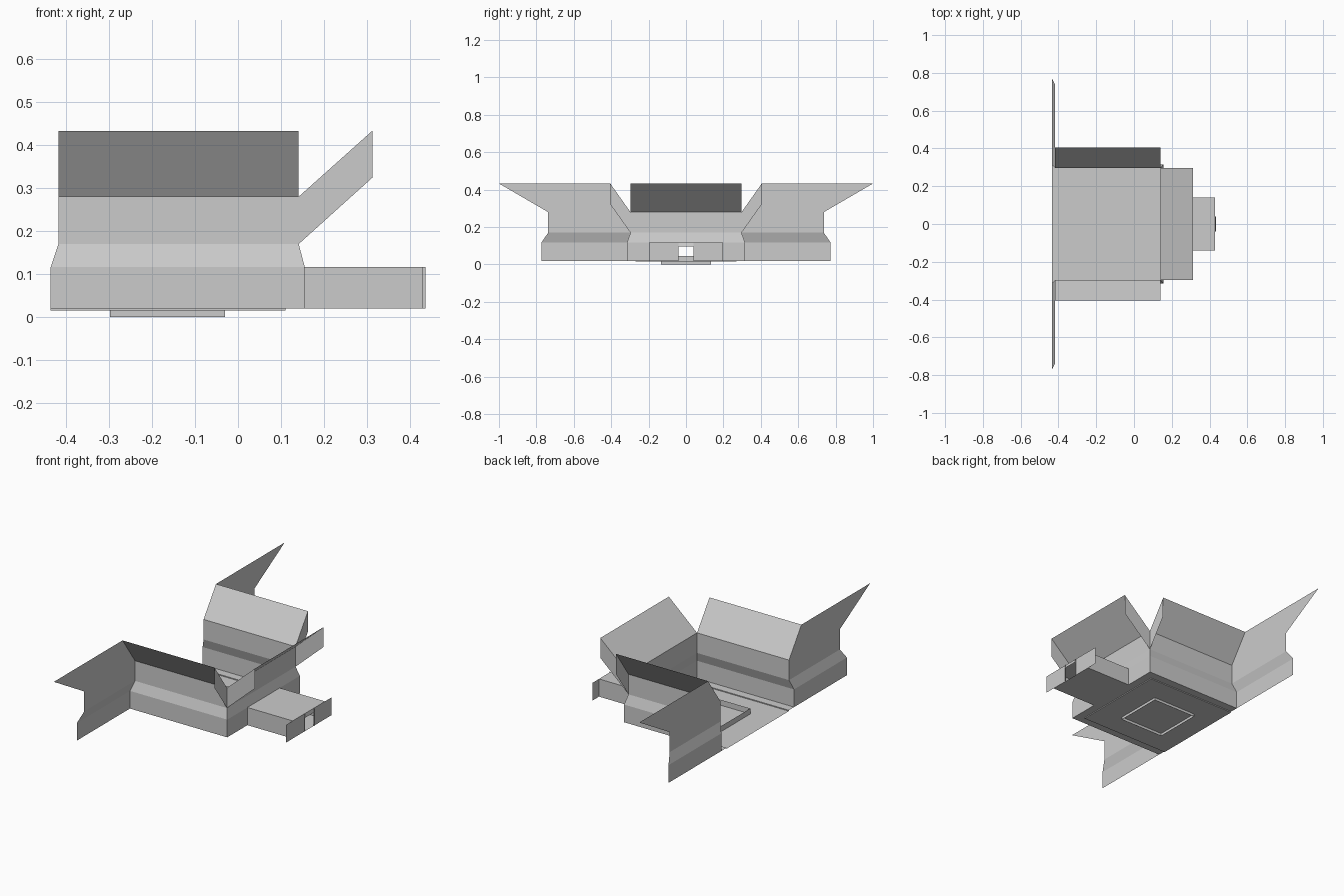
import bpy, bmesh

if "Cube" in bpy.data.objects:
    bpy.data.objects.remove(bpy.data.objects["Cube"])

Z0, Z1, Z2, Z3, Z4 = 0.02, 0.117, 0.17, 0.28, 0.433   # wall fold heights


def sheet(name, quads, mirror=False):
    """Thin folded sheet made of quads; optionally mirrored across y = 0."""
    bm = bmesh.new()
    for q in quads:
        bm.faces.new([bm.verts.new(p) for p in q])
        if mirror:
            bm.faces.new([bm.verts.new((x, -y, z)) for x, y, z in reversed(q)])
    bmesh.ops.remove_doubles(bm, verts=bm.verts, dist=1e-4)
    me = bpy.data.meshes.new(name)
    bm.to_mesh(me)
    bm.free()
    ob = bpy.data.objects.new(name, me)
    bpy.context.collection.objects.link(ob)
    return ob


def loft(a, b):
    """Quads between two matching edge paths."""
    return [(a[i], b[i], b[i + 1], a[i + 1]) for i in range(len(a) - 1)]


def flat(x0, x1, y0, y1, z):
    return ((x0, y0, z), (x1, y0, z), (x1, y1, z), (x0, y1, z))


def upright(p, q, z0, z1):
    return ((*p, z0), (*q, z0), (*q, z1), (*p, z1))


# Vertical edge paths shared by the walls
back_edge = [(-.435, .315, Z0), (-.435, .315, Z1), (-.417, .297, Z2),
             (-.417, .297, Z3), (-.417, .405, Z4)]
front_edge = [(.155, .315, Z0), (.155, .315, Z1), (.141, .297, Z2),
              (.141, .297, Z3), (.141, .405, Z4)]
wing_edge = [(-.435, .773, Z0), (-.435, .773, Z1), (-.417, .737, Z2),
             (-.417, .737, Z3), (-.417, 1.0, Z4)]

# Long side walls with flared tops and hanging end skirts
skirt = (front_edge[2], front_edge[3], front_edge[4], (.141, .405, .322))
sheet("side_wall", loft(front_edge, back_edge) + [skirt], True)

# Wings spreading outwards at the open end
sheet("wing", loft(back_edge, wing_edge), True)

# End wall above the drawer, with flared top
left = front_edge[1:4] + [(.312, .297, Z4)]
right = [(x, -y, z) for x, y, z in left]
sheet("end_wall", loft(left, right))
sheet("end_wall_base", [upright((.155, .14), (.155, .315), Z0, Z1)], True)
sheet("end_wall_skirt", [(left[1], left[2], left[3], (.312, .297, .324))], True)

# Floor border and the slightly sunken floor panel
sheet("floor_border", [flat(-.435, .155, .27, .315, Z0),
                       flat(.11, .155, 0, .27, Z0),
                       upright((-.435, .27), (.11, .27), .015, Z0),
                       upright((.11, 0), (.11, .27), .015, Z0)], True)
sheet("floor_panel", [flat(-.435, .11, -.27, .27, .015)])

# Square collar through the floor
c = [(-.297, -.133), (-.03, -.133), (-.03, .133), (-.297, .133)]
sheet("floor_collar", [upright(c[i], c[(i + 1) % 4], 0, .045) for i in range(4)])

# Projecting tunnel with flanged, slotted face plate
sheet("tunnel", [flat(.155, .43, -.14, .14, Z0), flat(.155, .43, -.14, .14, Z1)])
sheet("tunnel_side", [upright((.155, .14), (.43, .14), Z0, Z1)], True)
sheet("face_plate", [upright((.43, .04), (.43, .198), Z0, Z1),
                     upright((.43, .04), (.435, .04), Z0, Z1)], True)
sheet("slot_hood", [((.43, -.04, Z1), (.43, .04, Z1),
                     (.435, .04, .097), (.435, -.04, .097))])
